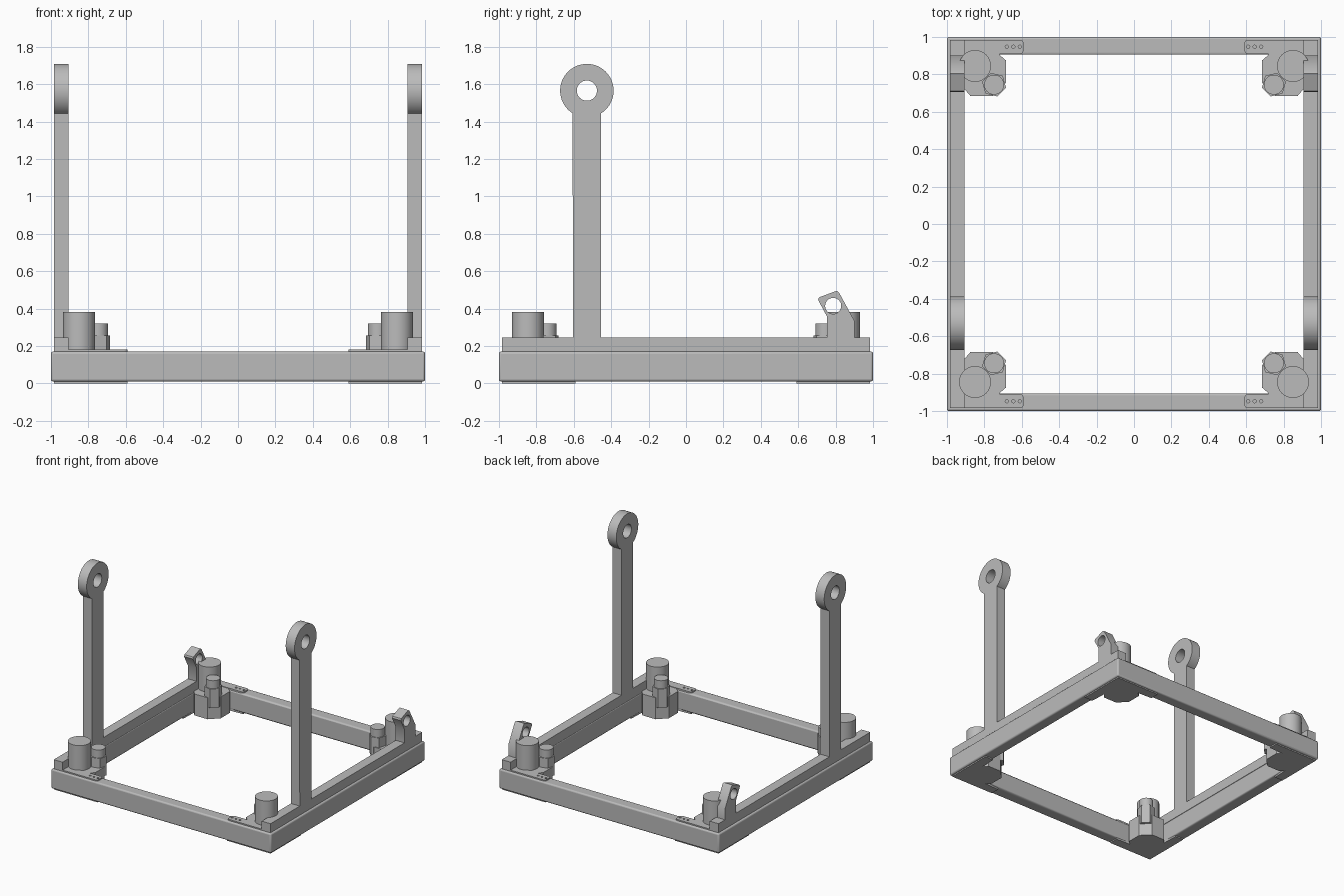
import bpy, bmesh
from math import cos, sin, pi, radians

if "Cube" in bpy.data.objects:
    bpy.data.objects.remove(bpy.data.objects["Cube"])

grey = bpy.data.materials.new("plain_grey")
grey.use_nodes = True
grey.diffuse_color = (0.5, 0.5, 0.5, 1)
grey.node_tree.nodes["Principled BSDF"].inputs["Base Color"].default_value = (0.5, 0.5, 0.5, 1)


def circle(cx, cy, r, n=48, start=0.0):
    return [(cx + r * cos(start + 2 * pi * i / n), cy + r * sin(start + 2 * pi * i / n)) for i in range(n)]


def arc(cx, cy, r, a0, a1, n=12):
    return [(cx + r * cos(radians(a0 + (a1 - a0) * i / n)),
             cy + r * sin(radians(a0 + (a1 - a0) * i / n))) for i in range(n + 1)]


def rect(x0, x1, y0, y1):
    return [(x0, y0), (x1, y0), (x1, y1), (x0, y1)]


def extrude(name, loops, lo, hi, axis="z", mirror=(1, 1), bevel=0):
    """Extrude an outline (further loops are holes) along an axis, optionally mirrored in x and y."""
    def place(p, h):
        x, y, z = (p[0], p[1], h) if axis == "z" else (h, p[0], p[1])
        return x * mirror[0], y * mirror[1], z
    bm = bmesh.new()
    edges = []
    for loop in loops:
        vs = [bm.verts.new(place(p, lo)) for p in loop]
        edges += [bm.edges.new((vs[i - 1], vs[i])) for i in range(len(vs))]
    bmesh.ops.triangle_fill(bm, use_beauty=True, use_dissolve=False, edges=edges)
    bmesh.ops.dissolve_limit(bm, angle_limit=0.01, verts=bm.verts[:], edges=bm.edges[:])
    a, b = place((0, 0), lo), place((0, 0), hi)
    ext = bmesh.ops.extrude_face_region(bm, geom=bm.faces[:], use_keep_orig=True)
    bmesh.ops.translate(bm, vec=[b[i] - a[i] for i in range(3)],
                        verts=[g for g in ext["geom"] if isinstance(g, bmesh.types.BMVert)])
    bmesh.ops.recalc_face_normals(bm, faces=bm.faces[:])
    mesh = bpy.data.meshes.new(name)
    bm.to_mesh(mesh)
    bm.free()
    mesh.materials.append(grey)
    ob = bpy.data.objects.new(name, mesh)
    bpy.context.collection.objects.link(ob)
    if bevel:
        m = ob.modifiers.new("rounded_edges", "BEVEL")
        m.width, m.segments, m.limit_method = bevel, 3, "ANGLE"
    bpy.ops.object.select_all(action="DESELECT")
    ob.select_set(True)
    bpy.context.view_layer.objects.active = ob
    bpy.ops.object.shade_smooth_by_angle(angle=radians(30))
    return ob


# Square base frame with rounded edges
extrude("base_frame", [rect(-1, 1, -1, 1), rect(-0.905, 0.905, -0.905, 0.905)], 0.01, 0.17, bevel=0.012)

# Upright with a ring eye, and the slanted rear lug, as (y, z) profiles
upright = [(-0.605, 0.24), (-0.455, 0.24)] + arc(-0.53, 1.565, 0.143, -58, 238, 48)
lug = [(0.755, 0.24), (0.9, 0.24), (0.9, 0.335), (0.818, 0.486), (0.805, 0.495),
       (0.712, 0.46), (0.706, 0.447), (0.755, 0.355)]

for side, sx in (("left", 1), ("right", -1)):
    flip = (sx, 1)
    extrude(side + "_rail", [rect(0.905, 0.985, -0.985, 0.985)], 0.165, 0.245, mirror=flip)
    extrude(side + "_upright", [upright, circle(-0.53, 1.565, 0.054)], 0.905, 0.985, "x", flip)
    extrude(side + "_lug", [lug, circle(0.787, 0.414, 0.043, 32)], 0.905, 0.985, "x", flip)

# Corner fittings
block = [(0.985, 0.985), (0.72, 0.985), (0.72, 0.905), (0.685, 0.875), (0.685, 0.755),
         (0.755, 0.685), (0.875, 0.685), (0.905, 0.72), (0.985, 0.72)]
top_plate = [(0.985, 0.985)] + arc(0.61, 0.965, 0.02, 90, 180, 6) + arc(0.61, 0.93, 0.02, 180, 270, 6) + [(0.985, 0.91)]
bottom_plate = [(0.985, 0.985), (0.59, 0.985), (0.59, 0.91), (0.72, 0.905), (0.685, 0.875), (0.685, 0.755),
                (0.755, 0.685), (0.875, 0.685), (0.905, 0.72), (0.91, 0.59), (0.985, 0.59)]
screw_holes = [circle(x, 0.9475, 0.009, 12) for x in (0.61, 0.645, 0.68)]

for end, sy in (("front", -1), ("back", 1)):
    for side, sx in (("left", 1), ("right", -1)):
        name, flip = f"{end}_{side}_", (sx, sy)
        extrude(name + "corner_block", [block], 0.005, 0.176, mirror=flip)
        extrude(name + "top_plate", [top_plate] + screw_holes, 0.165, 0.18, mirror=flip)
        extrude(name + "bottom_plate", [bottom_plate], 0, 0.02, mirror=flip)
        extrude(name + "drum", [circle(0.85, 0.845, 0.085)], 0.17, 0.382, mirror=flip)
        extrude(name + "hex_nut", [circle(0.748, 0.745, 0.066, 6, 0.25)], 0.1, 0.255, mirror=flip)
        extrude(name + "bolt", [circle(0.748, 0.745, 0.053, 32)], 0.25, 0.32, mirror=flip)
